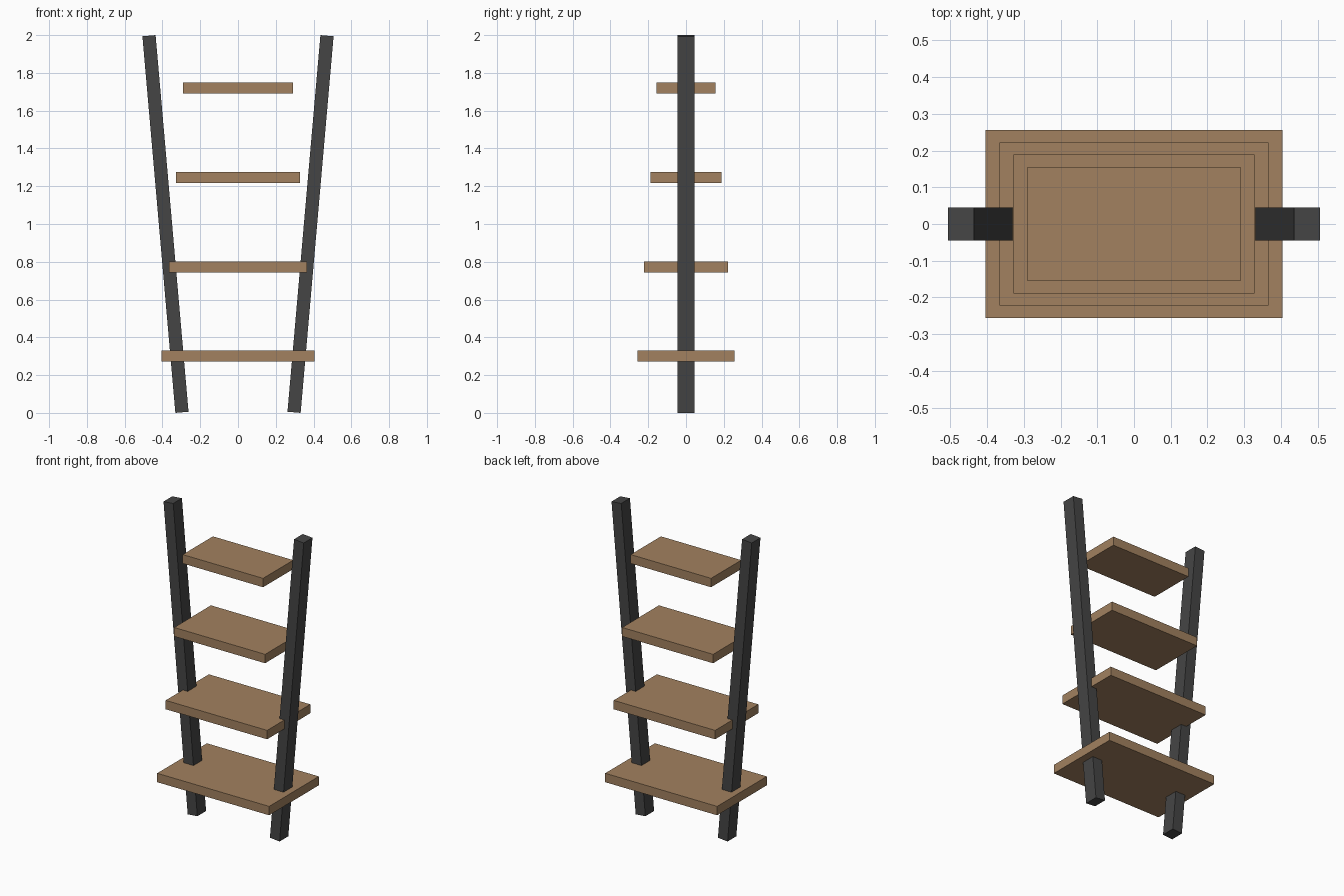
import bpy
import math

if "Cube" in bpy.data.objects:
    bpy.data.objects.remove(bpy.data.objects["Cube"])


def material(name, rgb):
    m = bpy.data.materials.new(name)
    m.diffuse_color = (*rgb, 1.0)
    m.use_nodes = True
    m.node_tree.nodes["Principled BSDF"].inputs["Base Color"].default_value = m.diffuse_color
    return m


WOOD = material("brown wood", (0.36, 0.22, 0.115))
METAL = material("dark metal", (0.06, 0.06, 0.06))


def box(name, centre, size, mat, tilt=0.0):
    bpy.ops.mesh.primitive_cube_add(size=1, location=centre, rotation=(0, tilt, 0))
    ob = bpy.context.object
    ob.name = name
    ob.scale = size
    ob.data.materials.append(mat)
    return ob


# Two square rails leaning outward
for side, label in ((-1, "left"), (1, "right")):
    box(label + "_rail", (side * 0.384, 0, 1.0), (0.07, 0.09, 2.0015), METAL,
        side * math.radians(5))

# Four evenly spaced shelves, shrinking toward the top
for i in range(4):
    box(f"shelf_{i + 1}", (0, 0, 0.30 + 0.473 * i),
        (0.808 - 0.076 * i, 0.512 - 0.067 * i, 0.058), WOOD)
